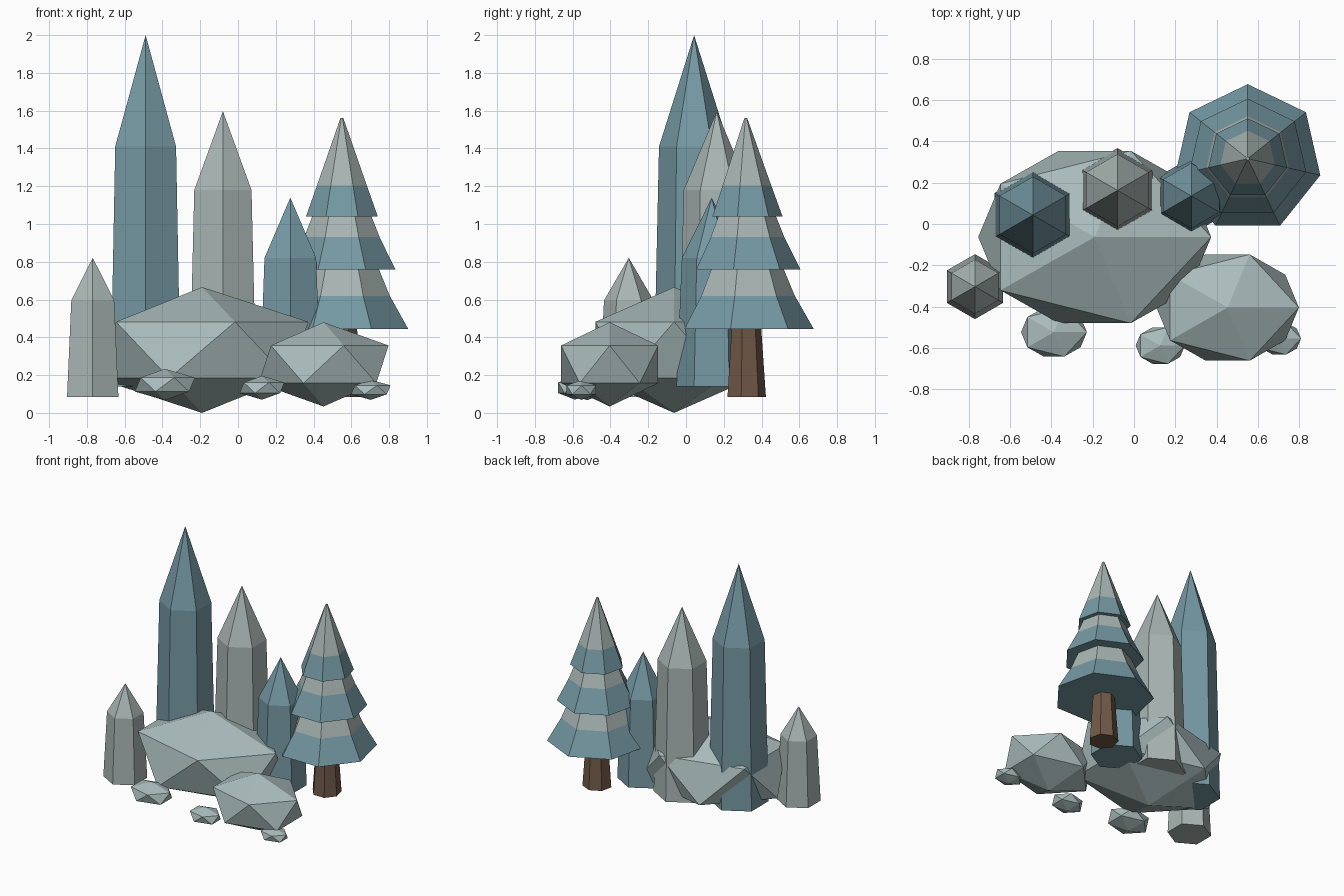
import bpy, bmesh, math

if "Cube" in bpy.data.objects:
    bpy.data.objects.remove(bpy.data.objects["Cube"])


def material(name, rgb):
    m = bpy.data.materials.new(name)
    m.diffuse_color = (*rgb, 1)
    m.use_nodes = True
    m.node_tree.nodes["Principled BSDF"].inputs["Base Color"].default_value = m.diffuse_color
    return m


ROCK = material("rock grey", (0.40, 0.50, 0.50))
PALE = material("pale grey", (0.40, 0.47, 0.455))
BLUE = material("slate blue", (0.18, 0.32, 0.37))
BARK = material("bark brown", (0.165, 0.10, 0.065))


def finish(bm, name, loc, mats):
    bmesh.ops.recalc_face_normals(bm, faces=bm.faces)
    me = bpy.data.meshes.new(name)
    bm.to_mesh(me)
    bm.free()
    for m in mats:
        me.materials.append(m)
    ob = bpy.data.objects.new(name, me)
    ob.location = loc
    bpy.context.collection.objects.link(ob)
    return ob


def lathe(name, sides, x, y, profile, mats):
    """Closed faceted solid from (radius, z) rings; band i uses material i."""
    bm = bmesh.new()
    rings = []
    for r, z in profile:
        if r == 0:
            rings.append([bm.verts.new((0, 0, z))] * sides)
            continue
        angles = [math.pi / 2 + 2 * math.pi * i / sides for i in range(sides)]
        rings.append([bm.verts.new((r * math.cos(a), r * math.sin(a), z)) for a in angles])
    for band, (lo, hi) in enumerate(zip(rings, rings[1:])):
        for i in range(sides):
            j = (i + 1) % sides
            quad = list(dict.fromkeys((lo[i], lo[j], hi[j], hi[i])))
            bm.faces.new(quad).material_index = min(band, len(mats) - 1)
    bm.faces.new(rings[0][::-1])
    if profile[-1][0] > 0:
        bm.faces.new(rings[-1]).material_index = len(mats) - 1
    return finish(bm, name, (x, y, 0), mats)


def rock(name, loc, size):
    """Squashed icosahedron boulder."""
    bm = bmesh.new()
    bmesh.ops.create_icosphere(bm, subdivisions=1, radius=1)
    bmesh.ops.scale(bm, vec=size, verts=bm.verts)
    return finish(bm, name, loc, [ROCK])


# Hexagonal stone spires: x, y, base z, shoulder z, tip z, base radius, shoulder radius
spires = [
    ("tall_spire", -0.489, 0.043, 0.14, 1.41, 2.00, 0.214, 0.186, BLUE),
    ("middle_spire", -0.08, 0.163, 0.14, 1.18, 1.597, 0.204, 0.175, PALE),
    ("right_spire", 0.277, 0.136, 0.14, 0.82, 1.139, 0.186, 0.158, BLUE),
    ("left_spire", -0.769, -0.303, 0.085, 0.596, 0.821, 0.157, 0.131, PALE),
]
for name, x, y, z0, z1, z2, r0, r1, mat in spires:
    lathe(name, 6, x, y, [(r0, z0), (r1, z1), (0, z2)], [mat])

# Boulders and pebbles
rock("large_boulder", (-0.19, -0.063, 0.333), (0.63, 0.49, 0.333))
rock("small_boulder", (0.453, -0.404, 0.257), (0.385, 0.302, 0.223))
rock("pebble_left", (-0.387, -0.523, 0.150), (0.178, 0.139, 0.083))
rock("pebble_middle", (0.127, -0.588, 0.133), (0.133, 0.104, 0.063))
rock("pebble_right", (0.703, -0.554, 0.122), (0.117, 0.091, 0.053))

# Seven-sided pine: trunk and three two-tone tiers
TX, TY = 0.55, 0.316
lathe("tree_trunk", 7, TX, TY, [(0.107, 0.085), (0.08, 0.48)], [BARK])
tiers = [
    [(0.36, 0.445), (0.26, 0.62), (0.185, 0.80)],
    [(0.29, 0.76), (0.205, 0.93), (0.145, 1.08)],
    [(0.195, 1.04), (0.135, 1.205), (0.008, 1.56)],
]
for i, profile in enumerate(tiers):
    lathe(f"tree_tier_{i + 1}", 7, TX, TY, profile, [BLUE, PALE])
